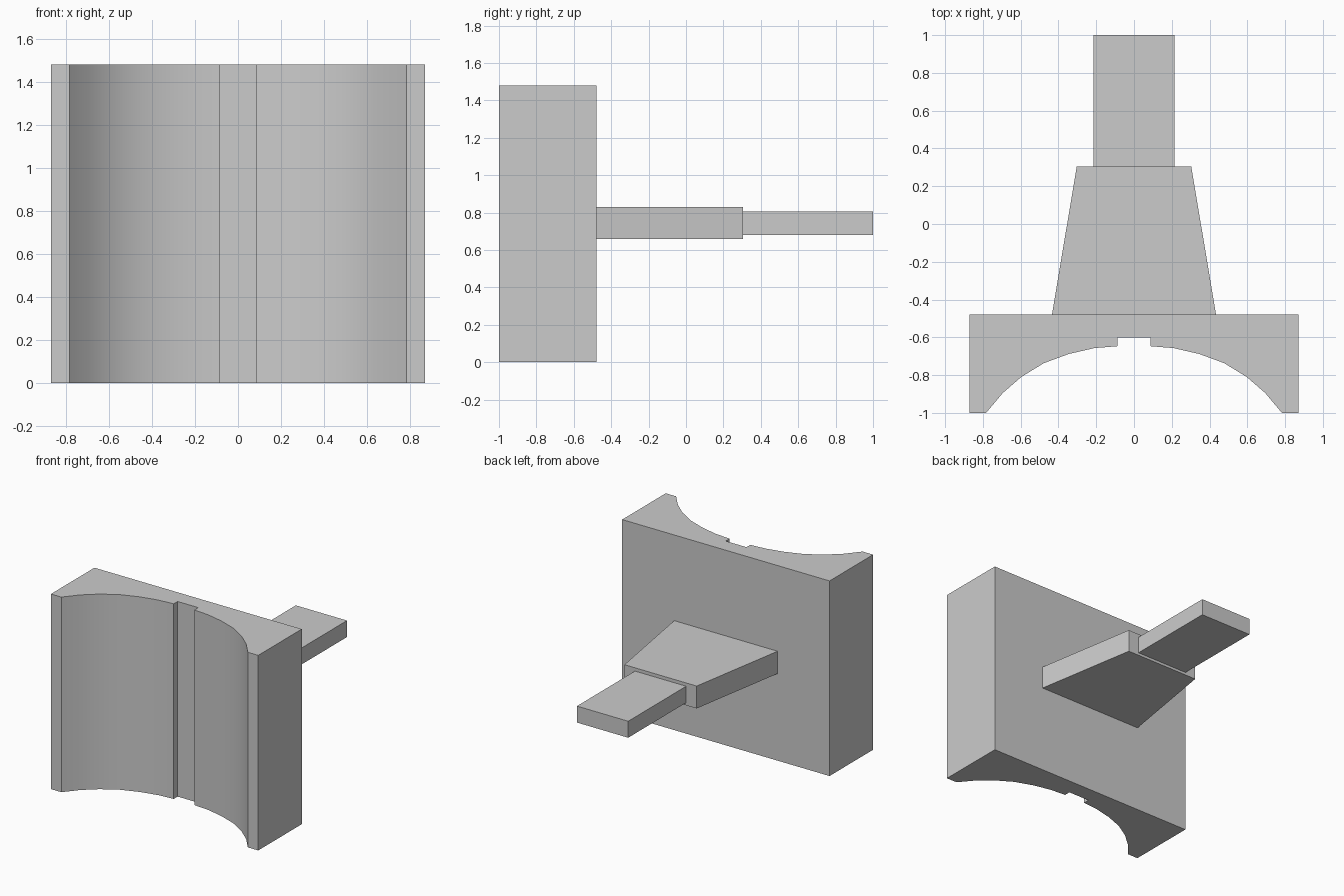
import bpy, bmesh

if "Cube" in bpy.data.objects:
    bpy.data.objects.remove(bpy.data.objects["Cube"])


def prism(name, half_outline, z0, z1, smooth=False):
    """Extrude a left/right mirrored outline (right half given) from z0 to z1."""
    outline = half_outline + [(-x, y) for x, y in reversed(half_outline)]
    bm = bmesh.new()
    base = bm.faces.new([bm.verts.new((x, y, z0)) for x, y in outline])
    top = bmesh.ops.extrude_face_region(bm, geom=[base], use_keep_orig=True)
    verts = [v for v in top["geom"] if isinstance(v, bmesh.types.BMVert)]
    bmesh.ops.translate(bm, verts=verts, vec=(0, 0, z1 - z0))
    bmesh.ops.recalc_face_normals(bm, faces=bm.faces)
    mesh = bpy.data.meshes.new(name)
    bm.to_mesh(mesh)
    bm.free()
    obj = bpy.data.objects.new(name, mesh)
    bpy.context.collection.objects.link(obj)
    if smooth:
        bpy.ops.object.select_all(action='DESELECT')
        obj.select_set(True)
        bpy.context.view_layer.objects.active = obj
        bpy.ops.object.shade_smooth_by_angle(angle=0.52)
    return obj


# Block with a curved front hollow and a shallow centre groove
hollow = [(0.087, -0.60), (0.087, -0.647), (0.21, -0.657), (0.345, -0.688),
          (0.478, -0.737), (0.597, -0.81), (0.695, -0.895), (0.783, -1.0)]
prism("curved_block", hollow + [(0.87, -1.0), (0.87, -0.478)], 0, 1.48, smooth=True)

# Tapered neck behind the block
prism("tapered_neck", [(0.434, -0.478), (0.303, 0.305)], 0.66, 0.83)

# Narrow flat tang at the rear
prism("rear_tang", [(0.215, 0.305), (0.215, 1.0)], 0.68, 0.805)
